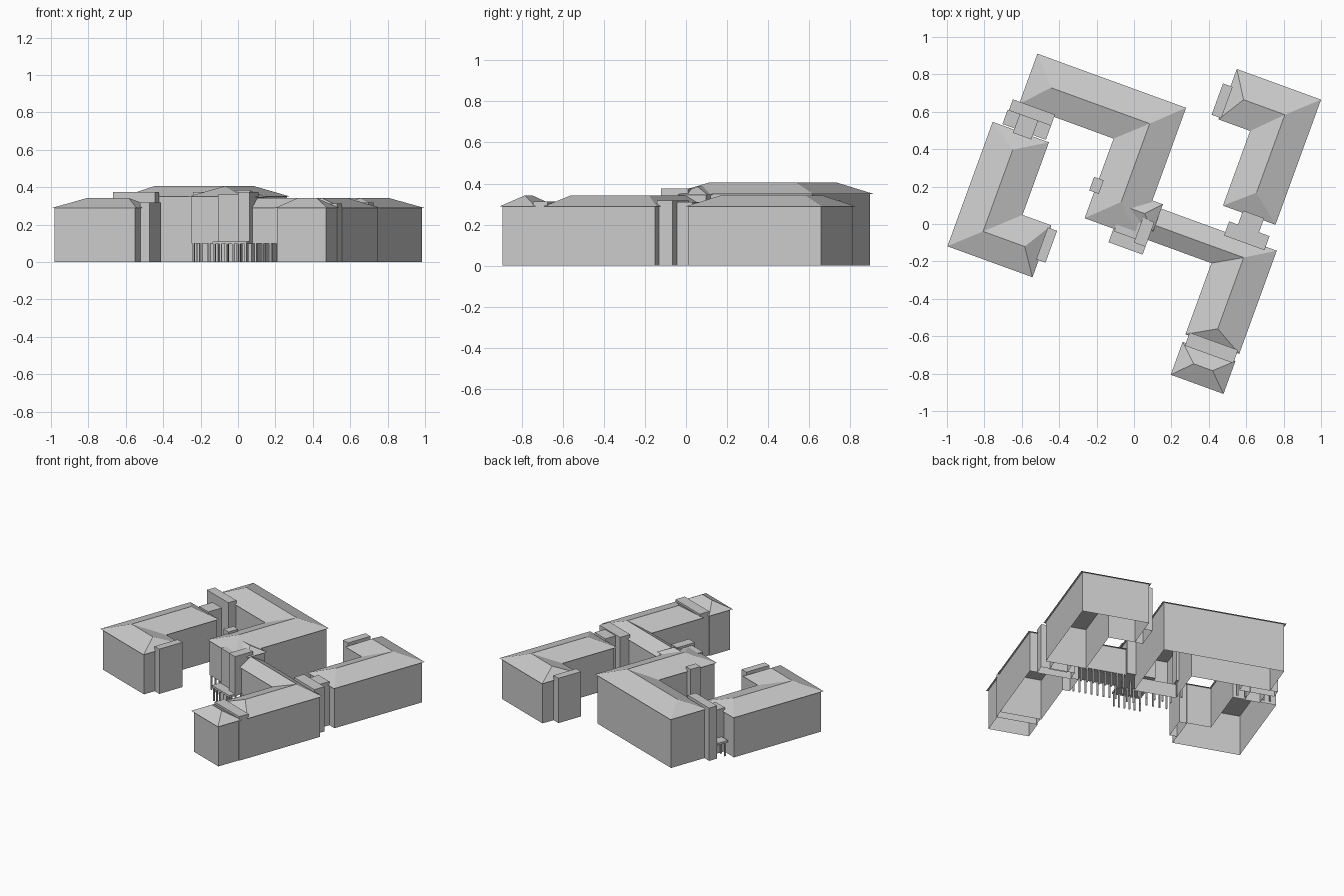
import bpy, bmesh, math
from mathutils import Matrix

cube = bpy.data.objects.get("Cube")
if cube:
    bpy.data.objects.remove(cube)

# Plan axes are turned about the vertical
TURN = Matrix.Translation((0.002, -0.004, 0)) @ Matrix.Rotation(math.radians(-20), 4, 'Z')
GREY = (0.6, 0.6, 0.6, 1)
mat = bpy.data.materials.new("plain_grey")
mat.use_nodes = True
mat.diffuse_color = GREY
mat.node_tree.nodes["Principled BSDF"].inputs["Base Color"].default_value = GREY


def finish(bm, name):
    bmesh.ops.recalc_face_normals(bm, faces=bm.faces)
    mesh = bpy.data.meshes.new(name)
    bm.transform(TURN)
    bm.to_mesh(mesh)
    bm.free()
    mesh.materials.append(mat)
    obj = bpy.data.objects.new(name, mesh)
    bpy.context.collection.objects.link(obj)


def prism(bm, u0, u1, v0, v1, z0, z1):
    """Box, left open underneath where it meets the ground."""
    pts = [(u0, v0), (u1, v0), (u1, v1), (u0, v1)]
    lo, hi = ([bm.verts.new((*p, z)) for p in pts] for z in (z0, z1))
    if z0 > 0:
        bm.faces.new(lo[::-1])
    bm.faces.new(hi)
    for i in range(4):
        j = (i + 1) % 4
        bm.faces.new((lo[i], lo[j], hi[j], hi[i]))


def block(name, *size):
    bm = bmesh.new()
    prism(bm, *size)
    finish(bm, name)


def columns(name, u0, u1, v, count, top=0.1, s=0.005):
    bm = bmesh.new()
    for i in range(count):
        u = u0 + (u1 - u0) * i / (count - 1)
        prism(bm, u - s, u + s, v - s, v + s, 0, top)
    finish(bm, name)


def toward(p, r, d=0.012):
    """Step an eave point in under the roof."""
    return tuple(a + d * ((b > a) - (b < a)) for a, b in zip(p, r))


def wing(name, left, ridge, right, eave, top, bases):
    """Hipped range: stations run along it, one base height per stretch."""
    wl = [toward(p, r) for p, r in zip(left, ridge)]
    wr = [toward(p, r) for p, r in zip(right, ridge)]
    bm = bmesh.new()

    def panel(a, b, z0, z1):
        bm.faces.new([bm.verts.new(c) for c in
                      ((*a, z0), (*b, z0), (*b, z1), (*a, z1))])

    for i, base in enumerate(bases):
        panel(wl[i + 1], wl[i], base, eave)
        panel(wr[i], wr[i + 1], base, eave)
        if base > 0:
            bm.faces.new([bm.verts.new((*p, base)) for p in
                          (wl[i], wl[i + 1], wr[i + 1], wr[i])])
        if i and base != bases[i - 1]:
            panel(wl[i], wr[i], min(base, bases[i - 1]), max(base, bases[i - 1]))
    panel(wl[0], wr[0], bases[0], eave)
    panel(wr[-1], wl[-1], bases[-1], eave)
    bmesh.ops.remove_doubles(bm, verts=bm.verts, dist=0.0005)
    finish(bm, name + "_walls")

    bm = bmesh.new()
    l, r = ([bm.verts.new((*p, eave)) for p in side] for side in (left, right))
    t = [bm.verts.new((*p, top)) for p in ridge]
    for i in range(len(bases)):
        bm.faces.new((l[i], l[i + 1], t[i + 1], t[i]))
        bm.faces.new((r[i + 1], r[i], t[i], t[i + 1]))
        bm.faces.new((l[i + 1], l[i], r[i], r[i + 1]))
    bm.faces.new((r[0], l[0], t[0]))
    bm.faces.new((l[-1], r[-1], t[-1]))
    finish(bm, name + "_roof")


LOW, RIDGE = 0.288, 0.342

# Tall rear and middle range, its south end raised on columns
wing("tall_range",
     [(-.80, .682), (.046, .682), (.046, .10), (.046, -.058)],
     [(-.67, .536), (-.108, .536), (-.108, .114), (-.108, .09)],
     [(-.80, .395), (-.262, .395), (-.262, .10), (-.262, -.058)],
     0.35, 0.406, [0, 0, 0.1])

# Left range
wing("left_range",
     [(-.90, .258), (-.90, -.45), (-.416, -.45)],
     [(-.748, .155), (-.748, -.31), (-.511, -.31)],
     [(-.58, .258), (-.58, -.155), (-.416, -.155)],
     LOW, RIDGE, [0, 0])

# Right front range, west arm raised on columns
wing("right_front_range",
     [(.09, .13), (.42, .13), (.763, .13), (.763, -.457)],
     [(.09, .035), (.42, .035), (.609, .035), (.609, -.37)],
     [(.09, -.052), (.42, -.052), (.457, -.052), (.457, -.457)],
     LOW, RIDGE, [0.1, 0, 0])

# Right rear range
wing("right_rear_range",
     [(.23, .97), (.709, .97), (.709, .258)],
     [(.32, .828), (.555, .828), (.555, .385)],
     [(.23, .683), (.41, .683), (.41, .258)],
     LOW, RIDGE, [0, 0])

# Small front pavilion
wing("front_pavilion", [(.457, -.50), (.757, -.50)], [(.552, -.59), (.66, -.59)],
     [(.457, -.687), (.757, -.687)], LOW, RIDGE, [0])

# Hipped cross roof at the entrance
wing("cross_range", [(-.10, .155), (.106, .155)], [(-.10, .075), (.03, .075)],
     [(-.10, 0), (.106, 0)], 0.345, 0.385, [0.1])

# Flat roofed links and stair blocks
block("pavilion_link", .475, .75, -.515, -.44, 0, .312)
block("left_link_high", -.84, -.60, .345, .408, 0, .375)
block("left_link_low", -.778, -.674, .24, .35, 0, .31)
for side, u0, u1 in (("west", -.847, -.778), ("east", -.674, -.60)):
    block("left_link_canopy_" + side, u0, u1, .265, .345, .095, .11)
    columns("left_link_columns_" + side, u0 + .012, u1 - .012, .28, 2)
block("right_link_wide", .47, .70, .11, .19, 0, .318)
block("right_link_narrow", .52, .64, .18, .27, 0, .31)
block("left_stair", -.43, -.377, -.353, -.172, 0, .318)
block("right_stair", .187, .242, .694, .872, 0, .318)

# Entrance bays with canopies
block("entrance_bay", -.09, .03, -.07, .02, .1, .36)
block("front_bay", .03, .096, -.09, .05, .1, .375)
block("side_bay", -.29, -.235, .09, .167, .1, .375)
block("entrance_canopy", -.098, .096, -.135, -.05, .095, .11)

# Rows of columns under the raised floors
columns("canopy_columns", -.09, .088, -.125, 6)
columns("middle_front_columns", -.24, .03, -.04, 7)
columns("middle_rear_columns", -.24, .09, .04, 7)
columns("arm_front_columns", .11, .40, -.03, 8)
columns("arm_rear_columns", .11, .40, .11, 8)
columns("side_bay_columns", -.283, -.25, .13, 2)
